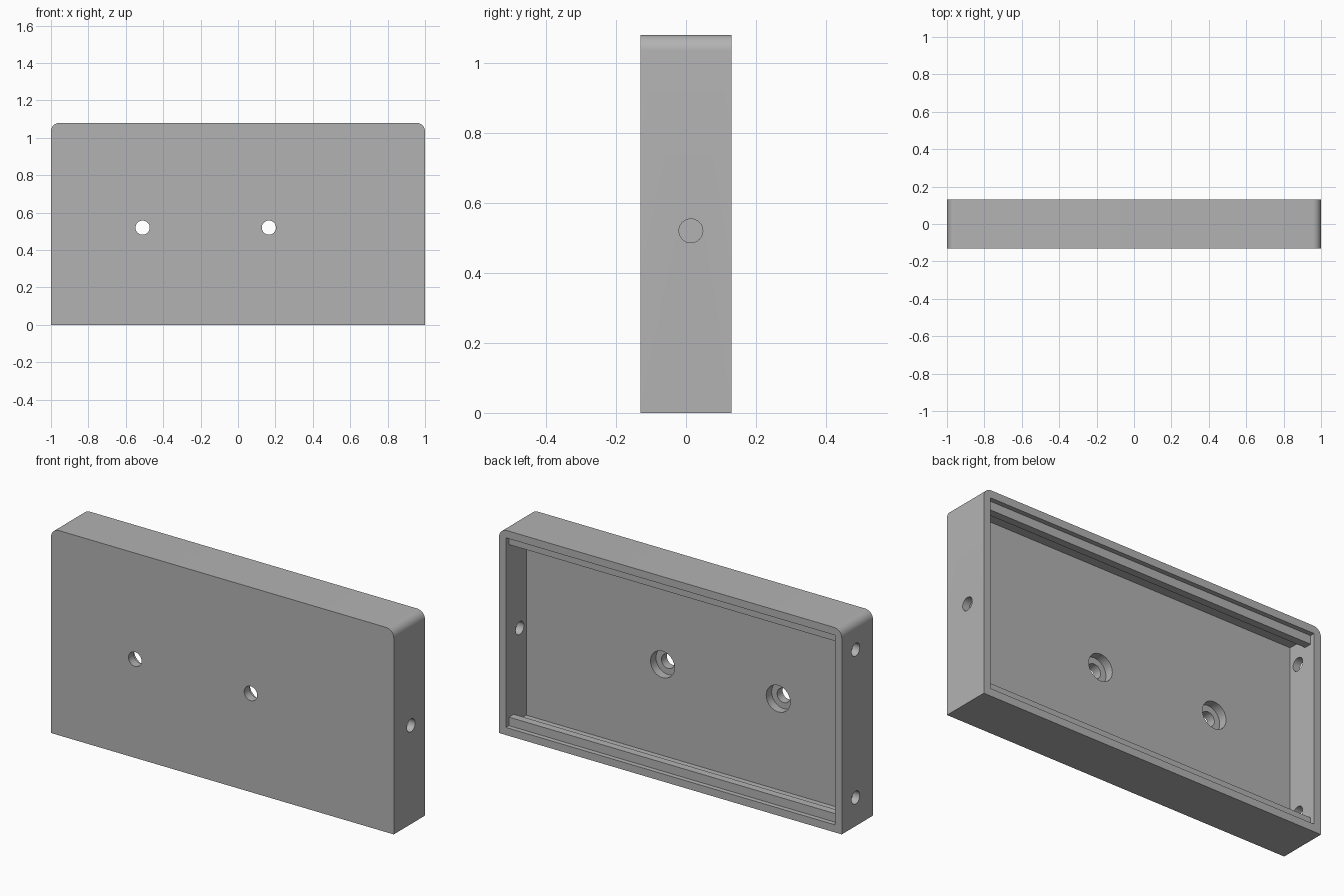
import bpy, bmesh, math
from mathutils import Matrix, Vector

if "Cube" in bpy.data.objects:
    bpy.data.objects.remove(bpy.data.objects["Cube"], do_unlink=True)

W, D, H = 2.0, 0.26, 1.08      # outer size
WALL, FLOOR_Y = 0.04, -0.04    # rim thickness, inner face of the front plate
BACK = D / 2

grey = bpy.data.materials.new("plain grey")
grey.use_nodes = True
grey.diffuse_color = (0.45, 0.45, 0.45, 1)
grey.node_tree.nodes["Principled BSDF"].inputs["Base Color"].default_value = grey.diffuse_color


def finish(name, bm):
    mesh = bpy.data.meshes.new(name)
    bm.to_mesh(mesh)
    bm.free()
    mesh.materials.append(grey)
    obj = bpy.data.objects.new(name, mesh)
    bpy.context.collection.objects.link(obj)
    return obj


def box(name, low, high, top_radius=0):
    low, high = Vector(low), Vector(high)
    bm = bmesh.new()
    bmesh.ops.create_cube(bm, size=1)
    bmesh.ops.scale(bm, vec=high - low, verts=bm.verts)
    bmesh.ops.translate(bm, vec=(low + high) / 2, verts=bm.verts)
    if top_radius:
        edges = [e for e in bm.edges
                 if all(v.co.z > high.z - 0.001 for v in e.verts)
                 and abs(e.verts[0].co.x - e.verts[1].co.x) < 0.001]
        bmesh.ops.bevel(bm, geom=edges, offset=top_radius, segments=8,
                        profile=0.5, affect='EDGES')
    return finish(name, bm)


def drill(name, centre, radius, length, axis):
    bm = bmesh.new()
    turn = Matrix.Rotation(math.pi / 2, 4, 'Y' if axis == 'X' else 'X')
    bmesh.ops.create_cone(bm, cap_ends=True, segments=32, radius1=radius,
                          radius2=radius, depth=length,
                          matrix=Matrix.Translation(centre) @ turn)
    return finish(name, bm)


# Tray shell with rounded top corners
tray = box("tray", (-W / 2, -D / 2, 0), (W / 2, BACK, H), top_radius=0.045)

# Hollow, open at the back
cutters = [box("hollow", (-W / 2 + WALL, FLOOR_Y, WALL),
               (W / 2 - WALL, BACK + 0.1, H - WALL))]

# Counterbored mounting holes through the front plate
for x in (-0.51, 0.165):
    cutters.append(drill("mount_hole", (x, -0.1, 0.52), 0.038, 0.3, 'Y'))
    cutters.append(drill("counterbore", (x, FLOOR_Y + 0.005, 0.52), 0.07, 0.1, 'Y'))

# Side holes: one on the left wall, two on the right wall
for side, z in ((1, 0.52), (-1, 0.15), (-1, 0.93)):
    cutters.append(drill("side_hole", (side * (W / 2 - WALL / 2), 0.014, z),
                         0.034, 0.1, 'X'))

for cutter in cutters:
    cutter.hide_render = True
    mod = tray.modifiers.new(cutter.name, 'BOOLEAN')
    mod.operation, mod.solver, mod.object = 'DIFFERENCE', 'EXACT', cutter

bpy.ops.object.select_all(action='DESELECT')
tray.select_set(True)
bpy.context.view_layer.objects.active = tray
for mod in list(tray.modifiers):
    bpy.ops.object.modifier_apply(modifier=mod.name)
for cutter in cutters:
    bpy.data.objects.remove(cutter, do_unlink=True)
bpy.ops.object.shade_smooth_by_angle(angle=math.radians(30))

# Retaining rails just inside the opening
RAIL = 0.045
for name, z in (("lower_rail", WALL), ("upper_rail", H - WALL - RAIL)):
    box(name, (-W / 2 + WALL, BACK - 0.065, z),
        (W / 2 - WALL, BACK - 0.025, z + RAIL))
